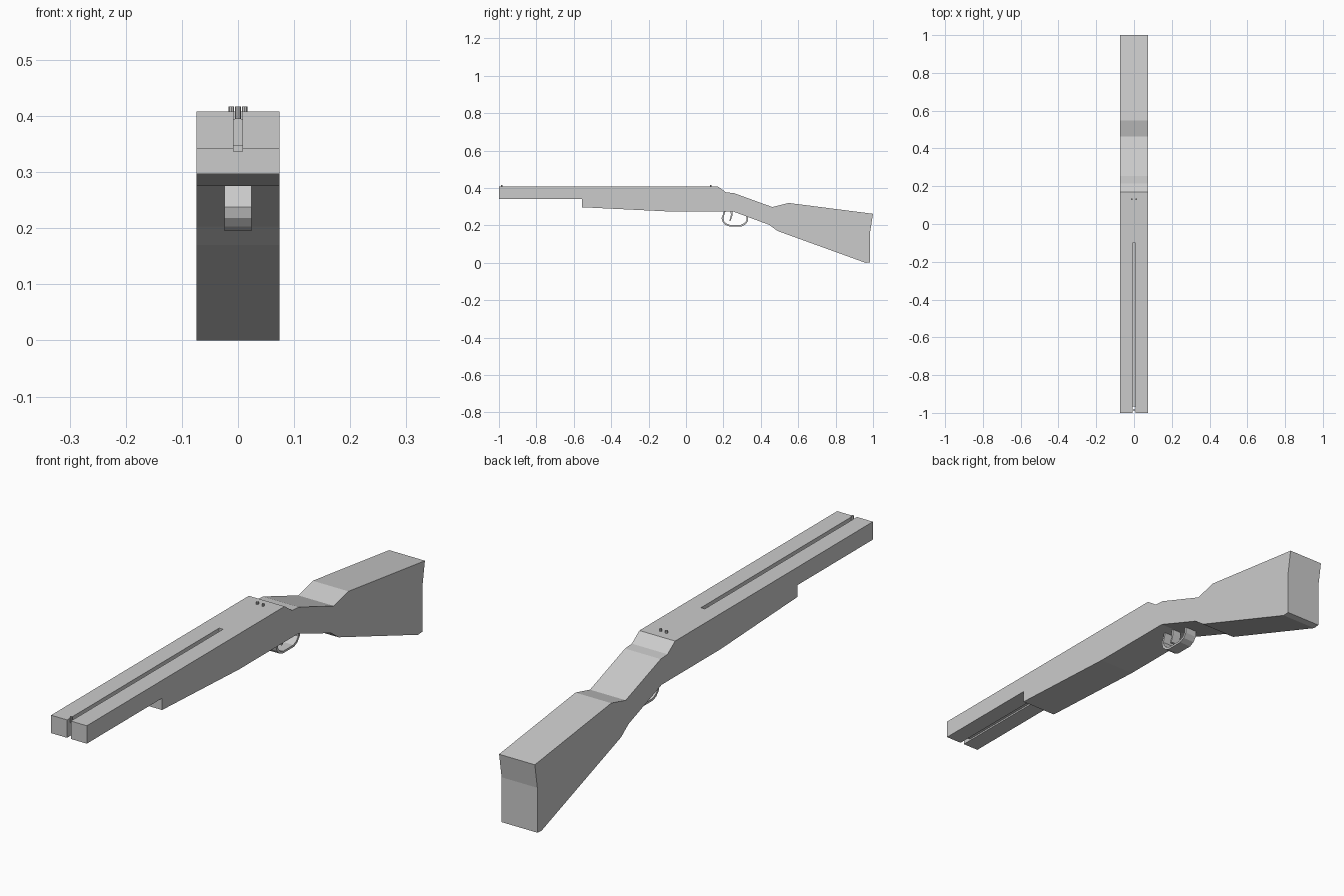
import bpy, bmesh
from mathutils import Matrix

if "Cube" in bpy.data.objects:
    bpy.data.objects.remove(bpy.data.objects["Cube"])


def extrude(name, pts, half, x=0):
    # Side profile of (y, z) points, extruded across x
    bm = bmesh.new()
    face = bm.faces.new([bm.verts.new((x - half, y, z)) for y, z in pts])
    new = bmesh.ops.extrude_face_region(bm, geom=[face])["geom"]
    bmesh.ops.translate(bm, vec=(2 * half, 0, 0),
                        verts=[v for v in new if isinstance(v, bmesh.types.BMVert)])
    bmesh.ops.recalc_face_normals(bm, faces=bm.faces)
    return finish(name, bm)


def finish(name, bm):
    mesh = bpy.data.meshes.new(name)
    bm.to_mesh(mesh)
    bm.free()
    obj = bpy.data.objects.new(name, mesh)
    bpy.context.collection.objects.link(obj)
    return obj


def rect(y0, y1, z0, z1):
    return [(y0, z0), (y1, z0), (y1, z1), (y0, z1)]


# Barrels, fore-end, receiver and stock in one silhouette
body = extrude("body", [
    (-1, 0.341), (-1, 0.408), (0.17, 0.408), (0.215, 0.376), (0.255, 0.373),
    (0.462, 0.298), (0.548, 0.32), (1, 0.262), (0.985, 0.17), (0.985, 0.002),
    (0.96, 0.0), (0.49, 0.17), (0.445, 0.203), (0.25, 0.275), (-0.1, 0.275),
    (-0.555, 0.297), (-0.555, 0.341)], 0.074)

# Slot between the two barrels
cutter = extrude("slot_cutter", rect(-1.1, -0.1, 0.337, 0.45), 0.008)
cutter.hide_render = True
cutter.hide_set(True)
cut = body.modifiers.new("slot", 'BOOLEAN')
cut.operation, cut.object, cut.solver = 'DIFFERENCE', cutter, 'EXACT'

# Recessed rib joining the barrels
extrude("barrel_rib", rect(-0.965, -0.095, 0.347, 0.395), 0.0081)

# Trigger guard: outer and inner outline as one open strip
outer = [(0.205, 0.28), (0.19, 0.238), (0.196, 0.218), (0.21, 0.203), (0.23, 0.195),
         (0.298, 0.195), (0.318, 0.205), (0.331, 0.222), (0.333, 0.25)]
cy, cz = 0.262, 0.24
inner = [(cy + (y - cy) * 0.87, cz + (z - cz) * 0.82 if z < 0.24 else z)
         for y, z in outer]
inner[-1] = (inner[-1][0], 0.255)
extrude("trigger_guard", outer + inner[::-1], 0.024)

# Trigger
extrude("trigger", [(0.238, 0.28), (0.248, 0.28), (0.249, 0.255), (0.239, 0.225),
                    (0.232, 0.223), (0.24, 0.255)], 0.018)

# Sight beads: one at the muzzle, two at the receiver
for name, x, y in (("front_sight", 0, -0.985),
                   ("rear_sight_left", -0.012, 0.132), ("rear_sight_right", 0.012, 0.132)):
    bm = bmesh.new()
    bmesh.ops.create_cone(bm, cap_ends=True, segments=8, radius1=0.005, radius2=0.005,
                          depth=0.022, matrix=Matrix.Translation((x, y, 0.406)))
    finish(name, bm)
